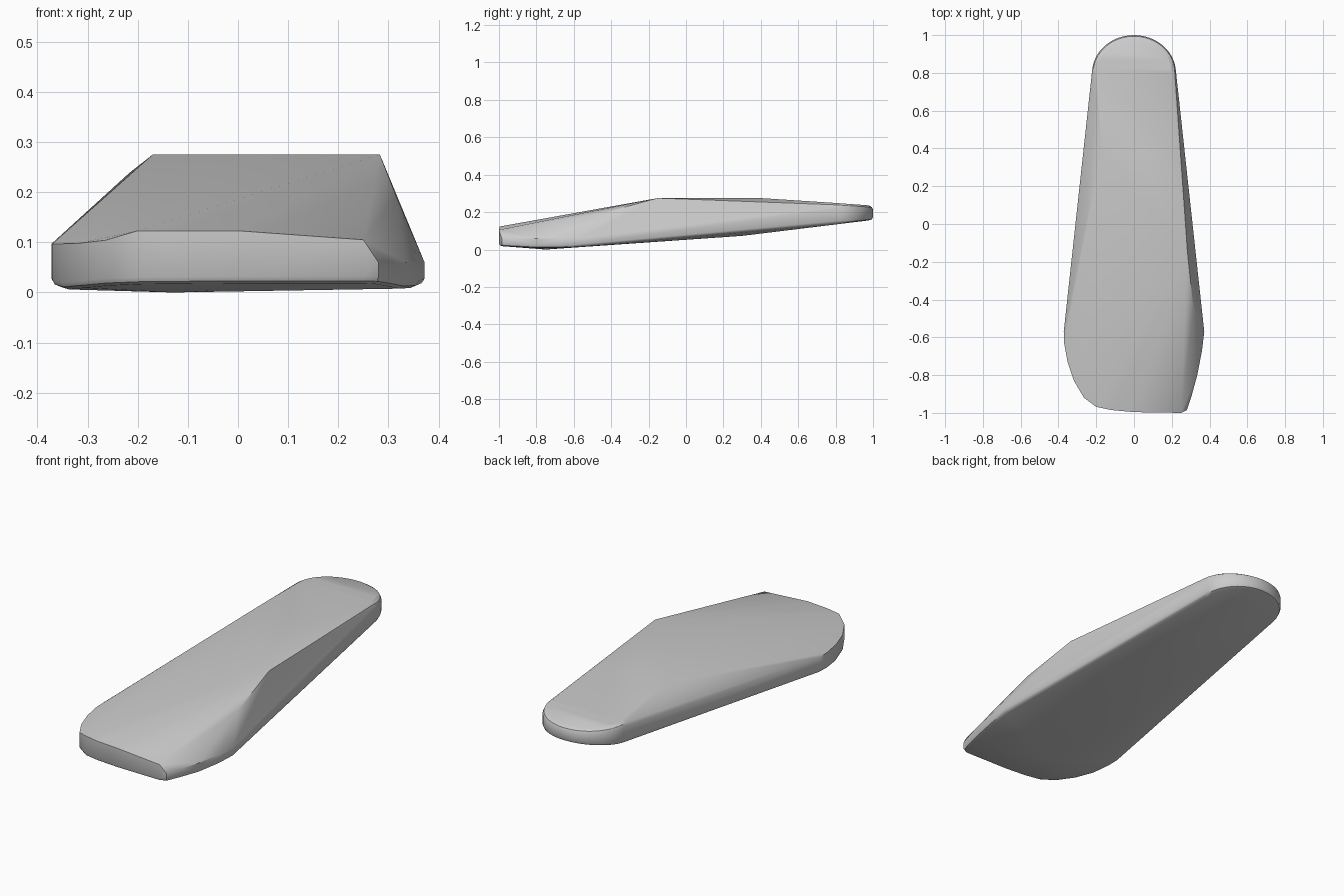
import bpy, bmesh, math
from mathutils import Vector

if "Cube" in bpy.data.objects:
    bpy.data.objects.remove(bpy.data.objects["Cube"])


def bottom_z(y):
    """Height of the underside along the length."""
    prof = [(-1.0, .018), (-.75, .005), (-.57, .014), (.3, .073), (.8, .134), (1.0, .156)]
    for (y0, z0), (y1, z1) in zip(prof, prof[1:]):
        if y <= y1:
            return z0 + (z1 - z0) * (y - y0) / (y1 - y0)
    return prof[-1][1]


# outline points: x, y, height of the upper rim
left_heel = [(-.372, -.57, .097), (-.37, -.63, .097), (-.352, -.73, .097), (-.318, -.83, .098),
             (-.265, -.92, .104), (-.2, -.968, .123), (-.12, -.985, .123), (0, -.996, .123)]
right_heel = [(.25, -1.0, .105), (.28, -.985, .06), (.305, -.91, .06), (.335, -.8, .06),
              (.36, -.67, .06), (.372, -.57, .06)]
toe = []
for i in range(25):
    a = math.pi * i / 24
    toe.append((.222 * math.cos(a), .80 + .20 * math.sin(a), None))

bm = bmesh.new()


def add(x, y, z):
    bm.verts.new((x, y, z))


def inset(x, y, cy, d):
    v = Vector((x, y - cy))
    v -= v.normalized() * d
    return v.x, v.y + cy


# heel edge with a small rounded lower rim
for x, y, top in left_heel + right_heel:
    b = bottom_z(y)
    add(x, y, top)
    add(x, y, b + .014)
    add(*inset(x, y, -.5, .005), b + .005)
    add(*inset(x, y, -.5, .018), b)

# toe edge, rounded above and below
for x, y, _ in toe:
    b = bottom_z(y)
    t = .275 - .065 * (y - .4)
    for d, z in ((.022, b), (.006, b + .006), (0, b + .018),
                 (0, t - .024), (.006, t - .01), (.022, t)):
        add(*inset(x, y, .8, d), z)

# raised ridge, side shoulder and lowest points
for p in [(-.17, .4, .275), (.18, .4, .275), (.283, -.15, .275), (.315, -.45, .193),
          (-.13, -.75, 0), (-.15, .3, .073), (.15, .3, .073)]:
    add(*p)

# wrap everything in one faceted skin
res = bmesh.ops.convex_hull(bm, input=bm.verts[:])
bmesh.ops.delete(bm, geom=[v for v in bm.verts if not v.link_faces], context='VERTS')
bmesh.ops.recalc_face_normals(bm, faces=bm.faces[:])

mesh = bpy.data.meshes.new("sole_block")
bm.to_mesh(mesh)
bm.free()
obj = bpy.data.objects.new("sole_block", mesh)
bpy.context.collection.objects.link(obj)
bpy.context.view_layer.objects.active = obj
obj.select_set(True)
bpy.ops.object.shade_smooth_by_angle(angle=math.radians(30))
